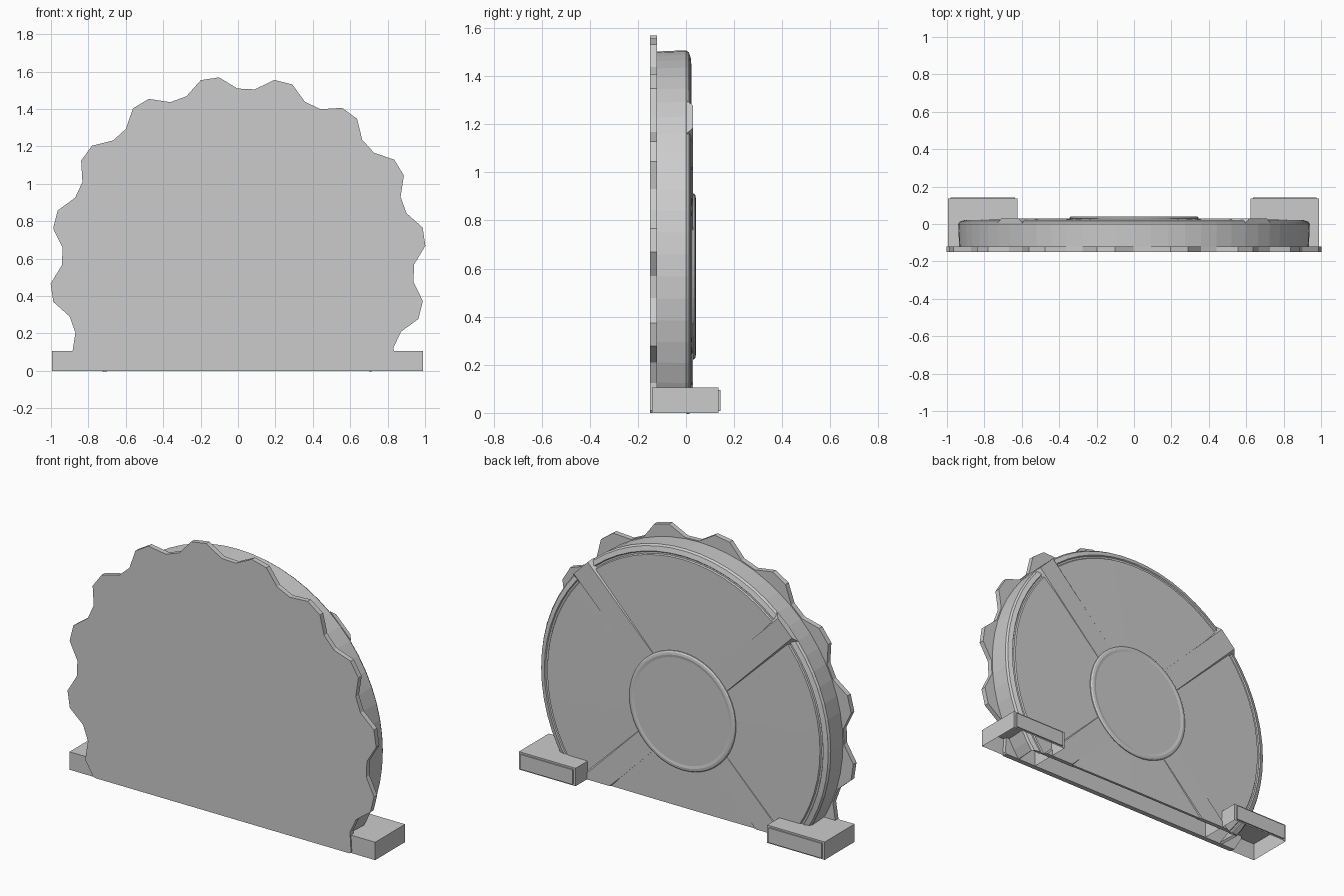
import bpy, bmesh
from math import sin, cos, radians, pi
from mathutils import Matrix, Vector

if "Cube" in bpy.data.objects:
    bpy.data.objects.remove(bpy.data.objects["Cube"])

CENTRE = 0.567      # height of the wheel axis

grey = bpy.data.materials.new("plain grey")
grey.use_nodes = True
grey.diffuse_color = (0.6, 0.6, 0.6, 1)
grey.node_tree.nodes["Principled BSDF"].inputs["Base Color"].default_value = (0.6, 0.6, 0.6, 1)


def finish(bm, name):
    bmesh.ops.recalc_face_normals(bm, faces=bm.faces)
    mesh = bpy.data.meshes.new(name)
    bm.to_mesh(mesh)
    bm.free()
    mesh.materials.append(grey)
    obj = bpy.data.objects.new(name, mesh)
    bpy.context.collection.objects.link(obj)
    return obj


def cut_at_ground(bm, cap):
    geom = bm.verts[:] + bm.edges[:] + bm.faces[:]
    cut = bmesh.ops.bisect_plane(bm, geom=geom, plane_co=(0, 0, 0),
                                 plane_no=(0, 0, -1), clear_outer=True)
    if cap:
        edges = [e for e in cut["geom_cut"] if isinstance(e, bmesh.types.BMEdge)]
        if edges:
            bmesh.ops.holes_fill(bm, edges=edges)


def lathe(profile, steps):
    """Turn (radius, y) points around the wheel axis."""
    bm = bmesh.new()
    verts = [bm.verts.new((r, y, CENTRE)) for r, y in profile]
    edges = [bm.edges.new(pair) for pair in zip(verts, verts[1:])]
    bmesh.ops.spin(bm, geom=verts + edges, cent=(0, 0, CENTRE), axis=(0, 1, 0),
                   angle=2 * pi, steps=steps)
    bmesh.ops.remove_doubles(bm, verts=bm.verts, dist=0.0005)
    return bm


# Scalloped front plate: two tip points, then two valley points, repeated
bm = bmesh.new()
step = 2 * pi / 64
rim = []
for i in range(64):
    r = 1.007 if i % 4 < 2 else 0.942
    a = radians(101.4) - i * step
    rim.append(bm.verts.new((r * cos(a), -0.15, CENTRE + r * sin(a))))
face = bm.faces.new(rim)
back = bmesh.ops.extrude_face_region(bm, geom=[face])["geom"]
bmesh.ops.translate(bm, vec=(0, 0.03, 0),
                    verts=[v for v in back if isinstance(v, bmesh.types.BMVert)])
cut_at_ground(bm, True)
finish(bm, "scalloped_plate")

# Hollow disc with bevelled rim and a fine groove, open underneath
bm = lathe([(0.935, -0.12), (0.94, 0.0), (0.932, 0.012), (0.905, 0.021),
            (0.9, 0.015), (0.89, 0.015), (0.885, 0.022), (0.34, 0.028), (0, 0.028)], 64)
cut_at_ground(bm, False)
disc = finish(bm, "disc_shell")
shell = disc.modifiers.new("wall", "SOLIDIFY")
shell.thickness = 0.015
shell.offset = -1

# Round hub with a rolled edge
finish(lathe([(0.345, 0.015), (0.345, 0.033), (0.338, 0.039), (0.325, 0.041),
              (0.31, 0.038), (0, 0.038)], 48), "hub")

# Four diagonal spokes whose sides flare toward the rim
for k, name in enumerate(("upper_left", "upper_right", "lower_right", "lower_left")):
    bm = bmesh.new()
    ends = []
    for r, flare in ((0.3, 0.0), (0.938, 0.03)):
        section = [(-0.065 - flare, 0.005), (-0.065, 0.03), (0.065, 0.03), (0.065 + flare, 0.005)]
        ends.append([bm.verts.new((r, y, w)) for w, y in section])
    for i in range(4):
        j = (i + 1) % 4
        bm.faces.new((ends[0][i], ends[0][j], ends[1][j], ends[1][i]))
    for end in ends:
        bm.faces.new(end)
    turn = Matrix.Rotation(-radians(45 + 90 * k), 4, "Y")
    bm.transform(Matrix.Translation((0, 0, CENTRE)) @ turn)
    cut_at_ground(bm, True)
    finish(bm, "spoke_" + name)


def box(name, low, high, open_bottom=False):
    low, high = Vector(low), Vector(high)
    bm = bmesh.new()
    bmesh.ops.create_cube(bm, size=1)
    bm.transform(Matrix.Translation((low + high) / 2) @ Matrix.Diagonal((*(high - low), 1)))
    if open_bottom:
        under = [f for f in bm.faces if f.normal.z < -0.5 or f.calc_center_median().z < low.z + 0.001]
        bmesh.ops.delete(bm, geom=under, context="FACES")
    return finish(bm, name)


# Feet, open underneath, each with a thin raised panel on the back
for side, x0, x1 in (("right", -0.995, -0.622), ("left", 0.622, 0.99)):
    box("foot_" + side, (x0, -0.142, 0), (x1, 0.135, 0.105), True)
    box("foot_panel_" + side, (x0 + 0.015, 0.13, 0.008), (x1 - 0.015, 0.143, 0.095))
